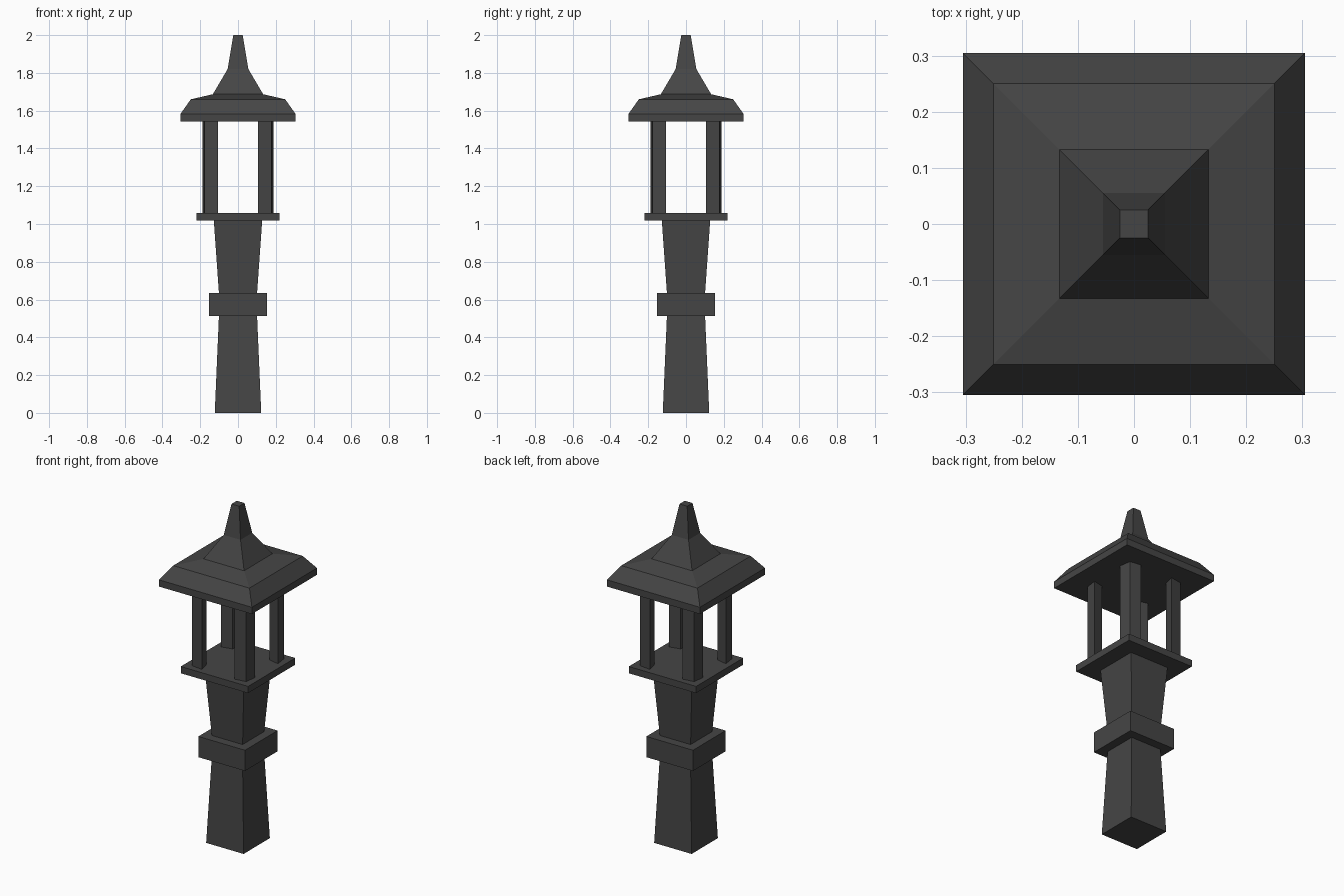
import bpy, bmesh

if "Cube" in bpy.data.objects:
    bpy.data.objects.remove(bpy.data.objects["Cube"])

mat = bpy.data.materials.new("dark_metal")
mat.diffuse_color = (0.06, 0.06, 0.06, 1)
mat.use_nodes = True
mat.node_tree.nodes["Principled BSDF"].inputs["Base Color"].default_value = mat.diffuse_color


def loft(name, rings):
    """Solid skinned through a stack of rings, capped at both ends."""
    bm = bmesh.new()
    loops = [[bm.verts.new(p) for p in ring] for ring in rings]
    for a, b in zip(loops, loops[1:]):
        n = len(a)
        for i in range(n):
            j = (i + 1) % n
            bm.faces.new((a[i], a[j], b[j], b[i]))
    bm.faces.new(loops[0][::-1])
    bm.faces.new(loops[-1])
    bmesh.ops.recalc_face_normals(bm, faces=bm.faces)
    mesh = bpy.data.meshes.new(name)
    bm.to_mesh(mesh)
    bm.free()
    mesh.materials.append(mat)
    obj = bpy.data.objects.new(name, mesh)
    bpy.context.collection.objects.link(obj)
    return obj


def square_stack(name, profile):
    """Square solid from (half width, height) pairs."""
    return loft(name, [[(-r, -r, z), (r, -r, z), (r, r, z), (-r, r, z)]
                       for r, z in profile])


# Pedestal
square_stack("lower_column", [(0.123, 0), (0.101, 0.512)])
square_stack("column_band", [(0.153, 0.512), (0.153, 0.635)])
square_stack("upper_column", [(0.101, 0.635), (0.128, 1.018)])
square_stack("lantern_platform", [(0.221, 1.018), (0.221, 1.058)])

# Corner posts: diamond section, wide across the corner
section = [(0.177, 0.177), (0.107, 0.187), (0.122, 0.122), (0.187, 0.107)]
for sx, side in ((-1, "left"), (1, "right")):
    for sy, end in ((-1, "front"), (1, "back")):
        loft(f"{end}_{side}_post",
             [[(sx * x, sy * y, z) for x, y in section] for z in (1.058, 1.542)])

# Stepped roof and finial
square_stack("roof", [(0.305, 1.542), (0.305, 1.582), (0.25, 1.66),
                      (0.133, 1.687), (0.055, 1.82), (0.025, 2.0)])
